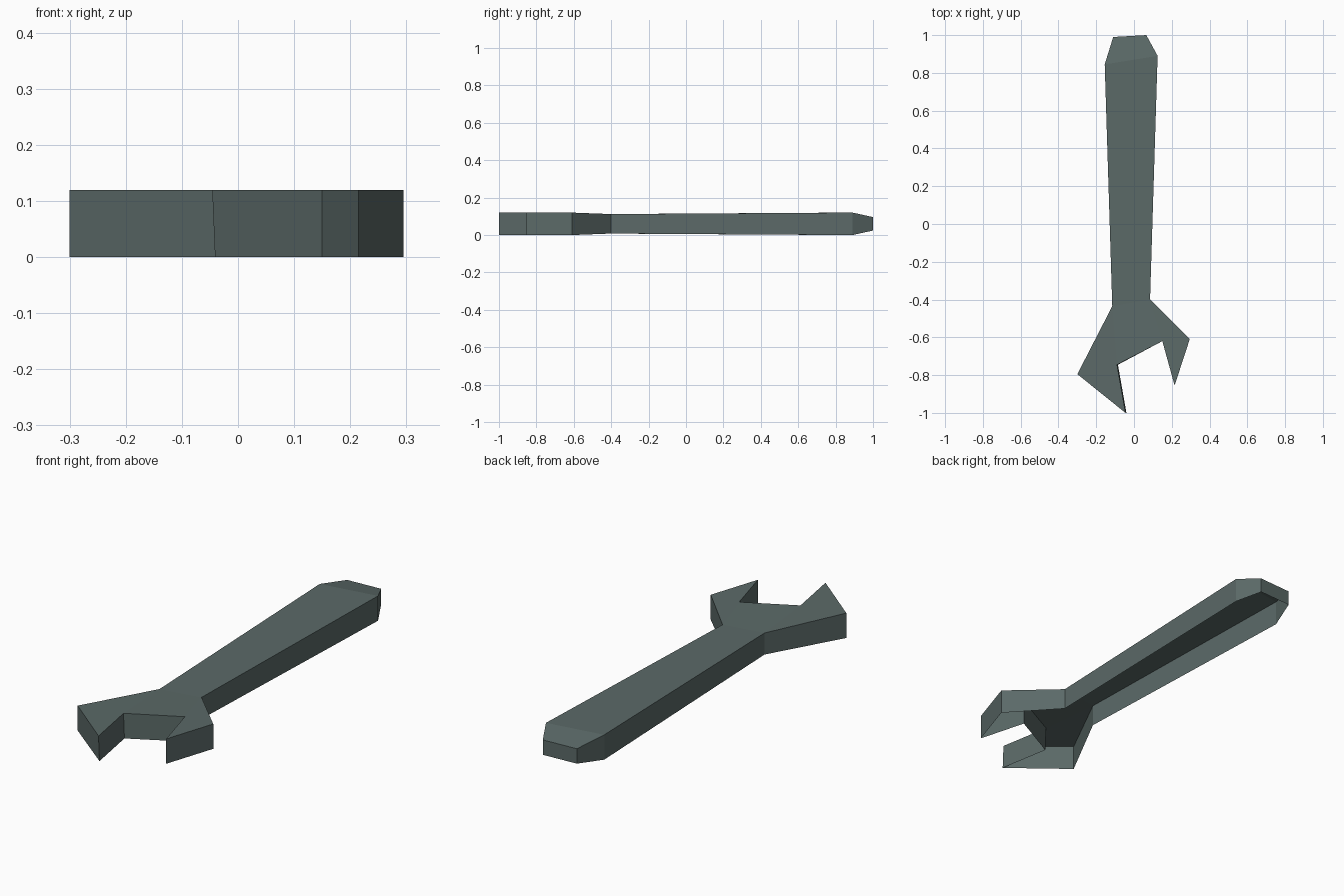
import bpy, bmesh

if "Cube" in bpy.data.objects:
    bpy.data.objects.remove(bpy.data.objects["Cube"])

# Outline seen from above, counter-clockwise: x, y, inset of the top and bottom edges
OUTLINE = [
    (-0.11, 0.99, 0.024), (-0.155, 0.845, 0.0),                       # handle end, left
    (-0.115, -0.435, 0.008),                                          # neck, left
    (-0.30, -0.795, 0.0), (-0.045, -1.0, 0.0), (-0.09, -0.745, 0.0),  # left jaw
    (0.15, -0.62, 0.0), (0.215, -0.855, 0.0), (0.295, -0.61, 0.0),    # right jaw
    (0.085, -0.40, 0.008),                                            # neck, right
    (0.125, 0.89, 0.0), (0.065, 1.0, 0.024),                          # handle end, right
]
# Top face panels: sloped end, handle, head centre, left jaw, right jaw
PANELS = [(0, 1, 10, 11), (1, 2, 9, 10), (2, 5, 6, 9), (2, 3, 4, 5), (9, 6, 7, 8)]
THICK = 0.12

steel = bpy.data.materials.new("grey_green_steel")
steel.diffuse_color = (0.105, 0.143, 0.138, 1)
steel.use_nodes = True
steel.node_tree.nodes["Principled BSDF"].inputs["Base Color"].default_value = steel.diffuse_color

# Wrench: a hollow shell, open underneath
bm = bmesh.new()
top = [bm.verts.new((x, y, THICK - d)) for x, y, d in OUTLINE]
low = [bm.verts.new((x, y, d)) for x, y, d in OUTLINE]
low[4].co.x += 0.005   # slight draft on the left jaw tip
low[5].co.x += 0.005
for p in PANELS:
    bm.faces.new([top[i] for i in p])
n = len(OUTLINE)
for i in range(n):
    j = (i + 1) % n
    bm.faces.new((top[j], top[i], low[i], low[j]))

mesh = bpy.data.meshes.new("wrench")
bm.to_mesh(mesh)
bm.free()
mesh.materials.append(steel)
wrench = bpy.data.objects.new("wrench", mesh)
bpy.context.collection.objects.link(wrench)
